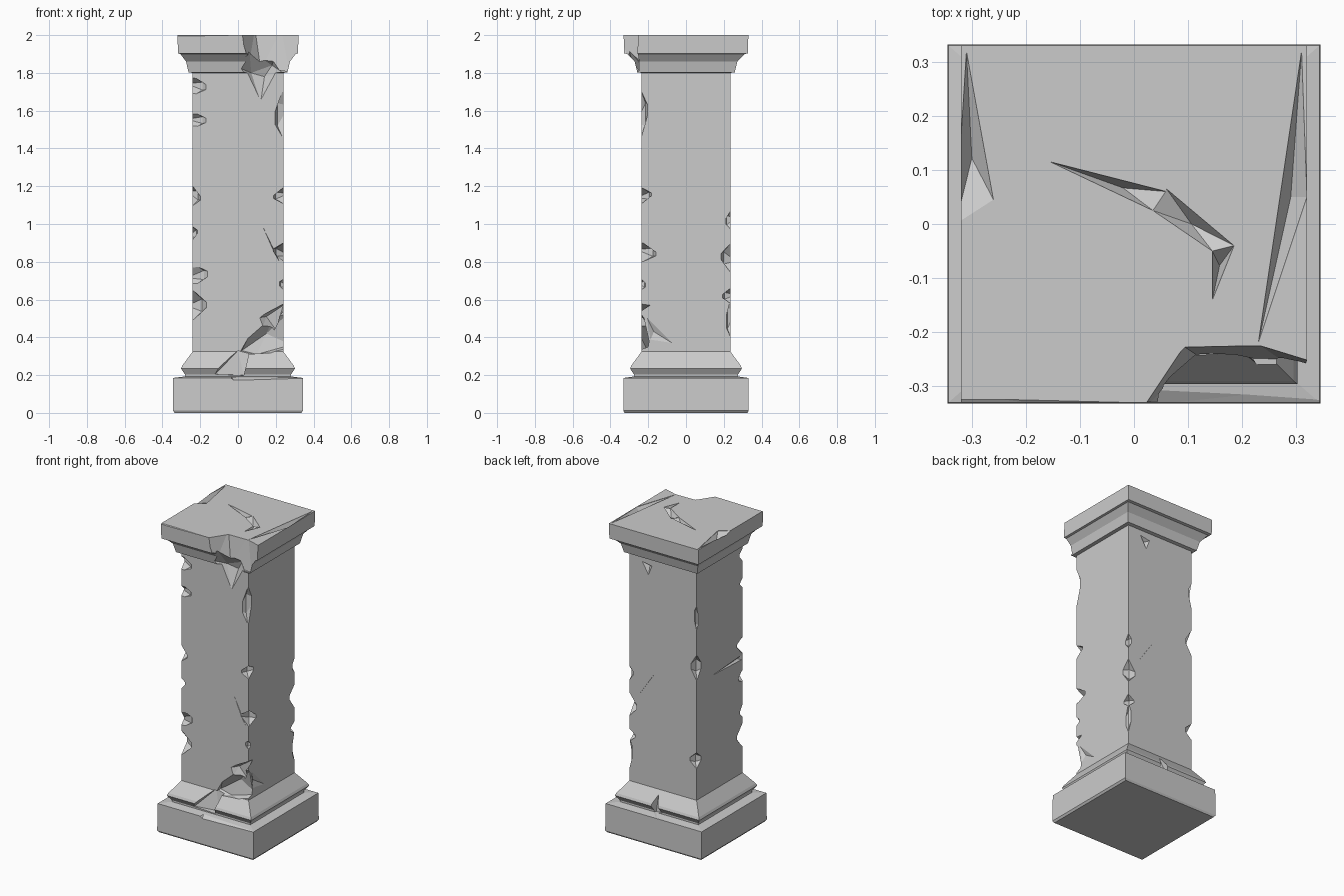
import bpy, bmesh, random
from mathutils import Vector

random.seed(4)


def make_object(name, bm):
    bmesh.ops.recalc_face_normals(bm, faces=bm.faces)
    mesh = bpy.data.meshes.new(name)
    bm.to_mesh(mesh)
    bm.free()
    ob = bpy.data.objects.new(name, mesh)
    bpy.context.collection.objects.link(ob)
    return ob


def square_loft(name, profile):
    """Loft rectangular rings (half x, half y, z) into a closed solid."""
    bm = bmesh.new()
    rings = [[bm.verts.new((sx * hx, sy * hy, z))
              for sx, sy in ((-1, -1), (1, -1), (1, 1), (-1, 1))]
             for hx, hy, z in profile]
    for a, b in zip(rings, rings[1:]):
        for i in range(4):
            j = (i + 1) % 4
            bm.faces.new((a[i], a[j], b[j], b[i]))
    bm.faces.new(rings[0])
    bm.faces.new(rings[-1])
    return make_object(name, bm)


def carve(points):
    """Subtract the convex hull of the points from the pillar."""
    bm = bmesh.new()
    for p in points:
        bm.verts.new(p)
    res = bmesh.ops.convex_hull(bm, input=bm.verts)
    loose = [v for v in bm.verts if not v.link_faces]
    bmesh.ops.delete(bm, geom=loose, context='VERTS')
    cutter = make_object("chip_cutter", bm)
    cutter.hide_render = True
    mod = pillar.modifiers.new("chip", 'BOOLEAN')
    mod.operation = 'DIFFERENCE'
    mod.solver = 'EXACT'
    mod.object = cutter
    bpy.context.view_layer.objects.active = pillar
    bpy.ops.object.modifier_apply(modifier=mod.name)
    bpy.data.objects.remove(cutter, do_unlink=True)


def edge_chip(sx, sy, z, h, dx, dy):
    """Notch in a vertical shaft edge: height h, reach dx and dy on the faces."""
    ex, ey, out = 0.24, 0.235, 0.03
    k = random.uniform(-0.35, 0.35) * h
    m = random.uniform(0.5, 0.7)
    pts = [(ex + out, ey + out, z + h), (ex + out, ey + out, z - h),
           (ex - dx, ey + out, z + k), (ex + out, ey - dy, z - k),
           (ex - dx * m, ey - dy * m, z + 0.3 * h),
           (ex - dx * m, ey - dy * m, z - 0.3 * h)]
    carve([(sx * x, sy * y, c) for x, y, c in pts])


# Pillar body: plinth, base moulding, shaft, capital and top slab
pillar = square_loft("pillar", [
    (0.335, 0.325, 0.0), (0.345, 0.332, 0.012), (0.343, 0.33, 0.185),
    (0.28, 0.275, 0.193), (0.28, 0.275, 0.203), (0.302, 0.296, 0.235),
    (0.295, 0.29, 0.25), (0.24, 0.235, 0.325), (0.24, 0.235, 1.80),
    (0.262, 0.258, 1.803), (0.275, 0.272, 1.86), (0.305, 0.31, 1.90),
    (0.318, 0.328, 1.903), (0.32, 0.33, 2.0)])

# Broken front right of the capital
carve([(0.0, -0.36, 2.03), (0.09, -0.225, 2.03), (0.23, -0.222, 2.03),
       (0.36, -0.262, 2.03), (0.40, -0.45, 2.03), (0.0, -0.45, 2.03),
       (0.06, -0.30, 1.86), (0.12, -0.245, 1.82), (0.27, -0.25, 1.81),
       (0.36, -0.275, 1.84), (0.40, -0.45, 1.80), (0.06, -0.45, 1.84)])
# Pointed gouge running down into the shaft
carve([(0.0, -0.28, 1.83), (0.06, -0.30, 1.92), (0.20, -0.30, 1.90),
       (0.24, -0.27, 1.80), (0.12, -0.24, 1.645), (0.07, -0.21, 1.80),
       (0.14, -0.195, 1.78), (0.18, -0.21, 1.84), (0.12, -0.40, 1.80)])
# Worn front edge and shallow fissures of the top
carve([(-0.36, -0.31, 2.01), (0.04, -0.32, 2.01), (0.04, -0.36, 1.975),
       (-0.36, -0.36, 1.975), (-0.36, -0.36, 2.01), (0.04, -0.36, 2.01)])
for pts in (
        [(-0.155, 0.115), (0.06, 0.06), (0.035, 0.025)],
        [(0.06, 0.065), (0.185, -0.04), (0.145, -0.05), (0.035, 0.025)],
        [(0.185, -0.04), (0.145, -0.05), (0.145, -0.14)],
        [(0.31, 0.32), (0.32, 0.05), (0.23, -0.22), (0.30, 0.05)],
        [(-0.31, 0.32), (-0.33, 0.0), (-0.26, 0.045)]):
    cx = sum(p[0] for p in pts) / len(pts)
    cy = sum(p[1] for p in pts) / len(pts)
    carve([(x, y, 1.998) for x, y in pts] + [(x, y, 2.02) for x, y in pts]
          + [(cx, cy, 1.965)])

# Break through the front base moulding, rising into the shaft corner
carve([(-0.15, -0.36, 0.205), (-0.02, -0.36, 0.30), (0.04, -0.36, 0.30),
       (0.03, -0.36, 0.195), (-0.12, -0.27, 0.205), (0.0, -0.22, 0.33),
       (0.03, -0.235, 0.20), (0.06, -0.22, 0.32)])
carve([(0.0, -0.27, 0.31), (0.02, -0.205, 0.33), (0.10, -0.28, 0.49),
       (0.22, -0.28, 0.575), (0.28, -0.24, 0.54), (0.28, -0.20, 0.36),
       (0.15, -0.185, 0.42), (0.24, -0.27, 0.325), (0.10, -0.205, 0.31)])
carve([(0.09, -0.26, 0.50), (0.15, -0.20, 0.51), (0.24, -0.19, 0.57),
       (0.26, -0.26, 0.59), (0.20, -0.19, 0.44), (0.12, -0.26, 0.42)])
# Worn strip along the plinth's front top
carve([(-0.06, -0.34, 0.20), (-0.02, -0.34, 0.167), (0.36, -0.34, 0.178),
       (0.36, -0.34, 0.20), (-0.04, -0.285, 0.20), (0.36, -0.30, 0.20)])
# Chip in the back base moulding
carve([(0.0, 0.33, 0.27), (0.06, 0.33, 0.20), (-0.02, 0.33, 0.185),
       (0.02, 0.25, 0.30), (0.03, 0.26, 0.19), (-0.02, 0.27, 0.20)])

# Notches along the four shaft edges: side x, side y, z, half height, reaches
for chip in (
        (-1, -1, 1.73, 0.07, 0.10, 0.04), (-1, -1, 1.55, 0.06, 0.10, 0.03),
        (-1, -1, 1.15, 0.08, 0.05, 0.07), (-1, -1, 0.95, 0.06, 0.03, 0.05),
        (-1, -1, 0.73, 0.08, 0.11, 0.03), (-1, -1, 0.57, 0.11, 0.09, 0.07),
        (1, -1, 1.58, 0.20, 0.06, 0.04), (1, -1, 1.15, 0.06, 0.06, 0.06),
        (1, -1, 0.85, 0.07, 0.06, 0.09), (1, -1, 0.68, 0.05, 0.03, 0.03),
        (1, 1, 0.82, 0.11, 0.06, 0.06), (1, 1, 1.02, 0.08, 0.03, 0.03),
        (1, 1, 0.50, 0.18, 0.03, 0.03), (1, 1, 0.62, 0.06, 0.05, 0.05),
        (-1, 1, 1.18, 0.13, 0.05, 0.06), (-1, 1, 0.58, 0.08, 0.06, 0.06),
        (-1, 1, 1.5, 0.15, 0.02, 0.02)):
    edge_chip(*chip)

# Cracks and shallow flakes on the shaft faces
carve([(0.12, -0.237, 1.01), (0.23, -0.25, 0.78), (0.19, -0.25, 0.86),
       (0.21, -0.22, 0.82), (0.16, -0.26, 0.9)])
carve([(0.25, -0.23, 0.55), (0.25, -0.01, 0.33), (0.25, -0.20, 0.36),
       (0.225, -0.17, 0.43)])
carve([(0.24, 0.25, 0.80), (0.02, 0.25, 1.12), (0.05, 0.25, 1.08),
       (0.10, 0.22, 1.0)])
carve([(-0.25, 0.24, 1.07), (-0.25, -0.24, 1.10), (-0.25, -0.24, 1.05),
       (-0.225, -0.20, 1.07)])
carve([(0.17, 0.25, 1.78), (0.06, 0.25, 1.76), (0.10, 0.25, 1.66),
       (0.11, 0.21, 1.74)])
